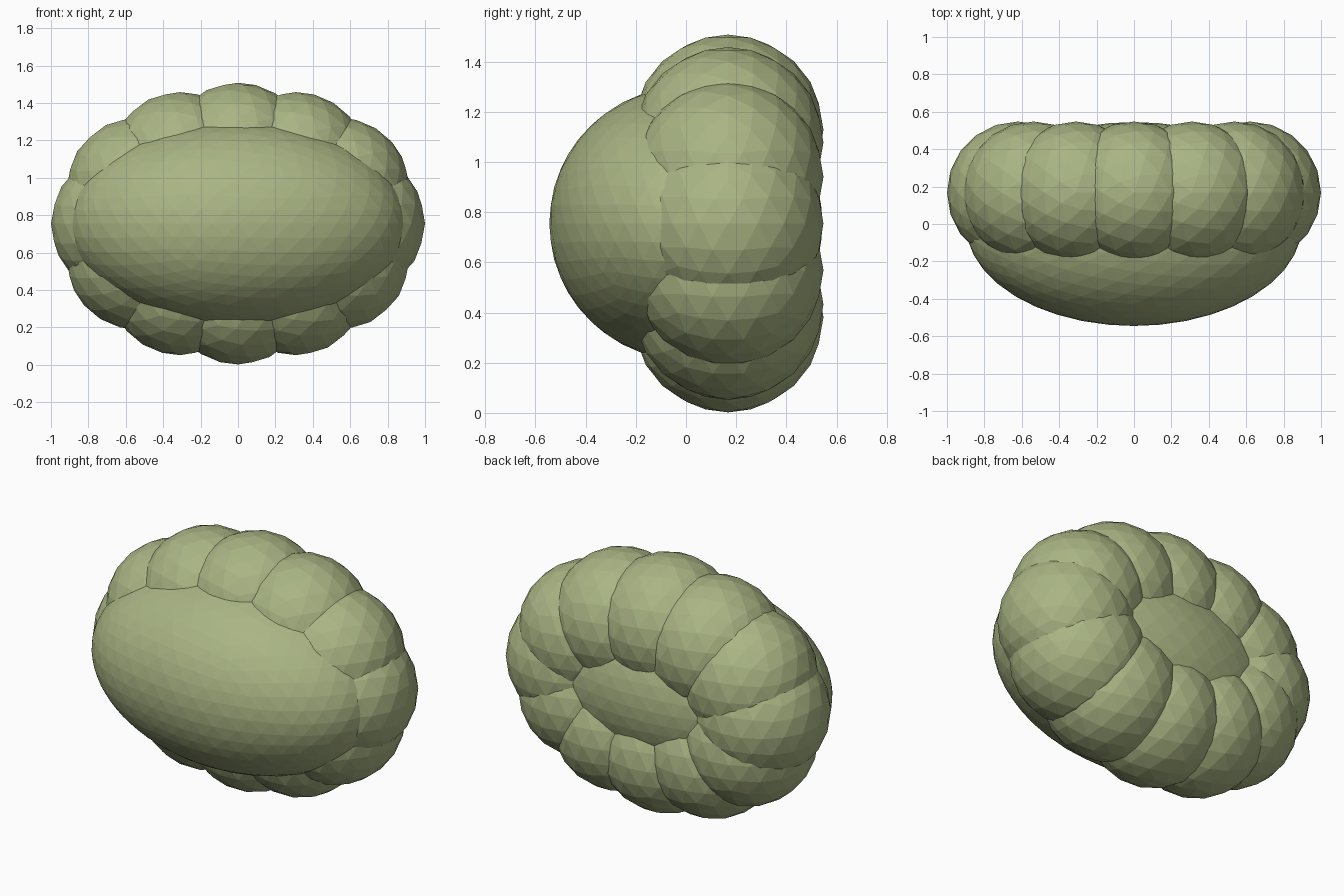
import bpy
import math

cube = bpy.data.objects.get("Cube")
if cube:
    bpy.data.objects.remove(cube, do_unlink=True)

# Single muted green colour
green = bpy.data.materials.new("sage_green")
green.use_nodes = True
colour = (0.40, 0.46, 0.23, 1.0)
green.diffuse_color = colour
green.node_tree.nodes["Principled BSDF"].inputs["Base Color"].default_value = colour

MID_Z = 0.755


def add_ball(name, location, radii, detail):
    """Faceted icosphere stretched to the given radii."""
    bpy.ops.mesh.primitive_ico_sphere_add(subdivisions=detail, radius=1, location=location)
    ball = bpy.context.object
    ball.name = name
    ball.scale = radii
    ball.data.materials.append(green)
    bpy.ops.object.shade_flat()
    return ball


# Large oval core bulging out of the front
add_ball("oval_core", (0, 0, MID_Z), (0.9, 0.545, 0.545), 4)

# Ring of overlapping lobes along an upright ellipse
LOBES = 12
RING_X, RING_Z, RING_Y, LOBE_R = 0.62, 0.373, 0.168, 0.38
for i in range(LOBES):
    a = math.tau * i / LOBES
    centre = (RING_X * math.cos(a), RING_Y, MID_Z + RING_Z * math.sin(a))
    add_ball(f"ring_lobe_{i + 1}", centre, (LOBE_R,) * 3, 3)
